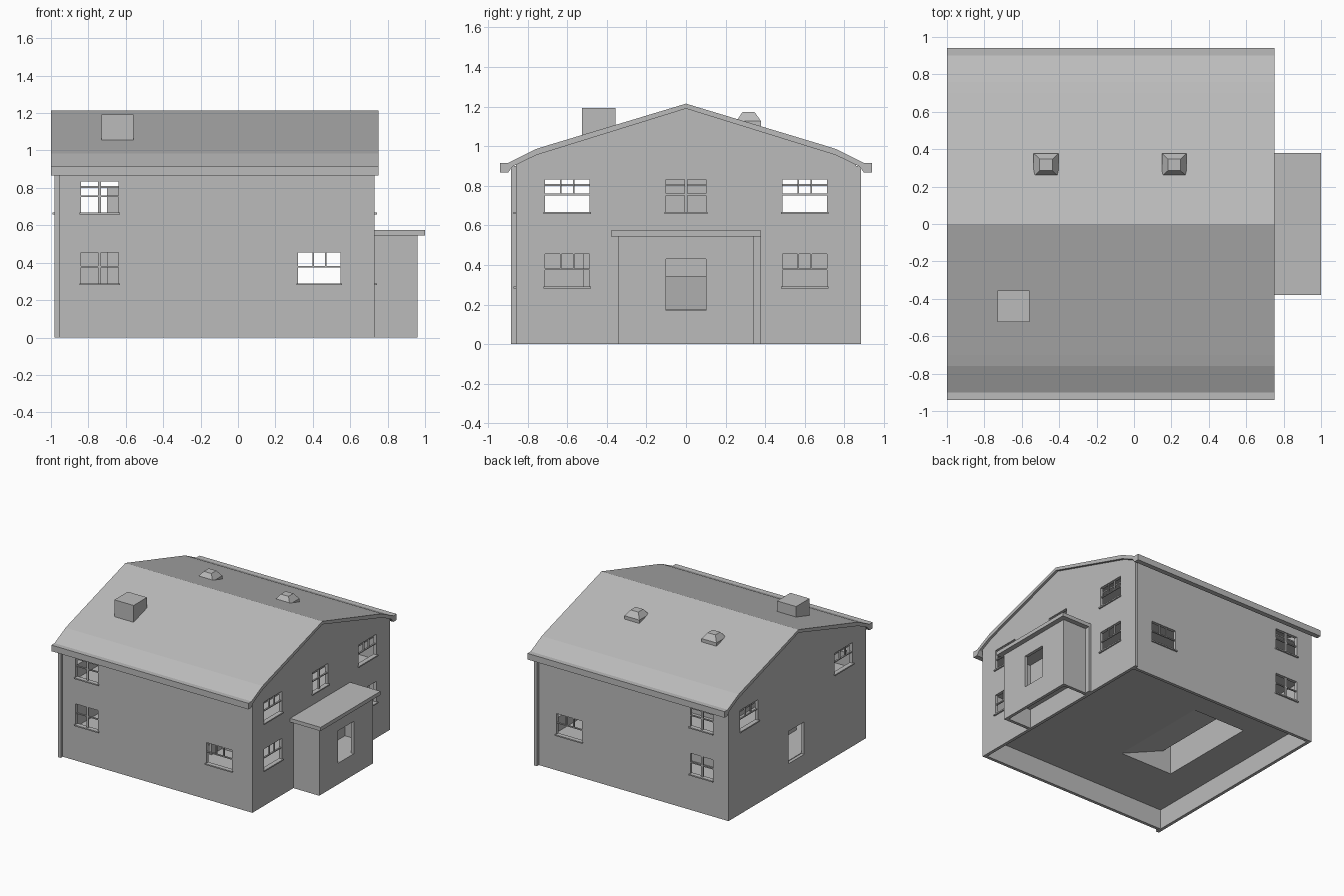
import bpy, bmesh

if "Cube" in bpy.data.objects:
    bpy.data.objects.remove(bpy.data.objects["Cube"])

mat = bpy.data.materials.new("plain_grey")
mat.diffuse_color = (0.5, 0.5, 0.5, 1)
mat.use_nodes = True
mat.node_tree.nodes["Principled BSDF"].inputs["Base Color"].default_value = mat.diffuse_color

XL, XR, YW, T = -0.98, 0.73, 0.86, 0.025   # wall faces and wall thickness


def finish(name, bm):
    bmesh.ops.recalc_face_normals(bm, faces=bm.faces)
    me = bpy.data.meshes.new(name)
    bm.to_mesh(me)
    bm.free()
    me.materials.append(mat)
    ob = bpy.data.objects.new(name, me)
    bpy.context.collection.objects.link(ob)
    return ob


def boxes(name, items):
    """One object made of boxes given as x0, x1, y0, y1, z0, z1."""
    bm = bmesh.new()
    for x0, x1, y0, y1, z0, z1 in items:
        vs = bmesh.ops.create_cube(bm, size=1)["verts"]
        for v in vs:
            v.co = (x1 if v.co.x > 0 else x0,
                    y1 if v.co.y > 0 else y0,
                    z1 if v.co.z > 0 else z0)
    return finish(name, bm)


def prism(name, profile, a, b, axis="x"):
    """Extrude a (y,z) profile along x, or an (x,z) profile along y."""
    bm = bmesh.new()
    put = (lambda p: (a, p[0], p[1])) if axis == "x" else (lambda p: (p[0], a, p[1]))
    face = bm.faces.new([bm.verts.new(put(p)) for p in profile])
    ext = bmesh.ops.extrude_face_region(bm, geom=[face])["geom"]
    step = (b - a, 0, 0) if axis == "x" else (0, b - a, 0)
    bmesh.ops.translate(bm, vec=step,
                        verts=[g for g in ext if isinstance(g, bmesh.types.BMVert)])
    return finish(name, bm)


def cut(ob, cutter):
    m = ob.modifiers.new("cut", "BOOLEAN")
    m.operation = "DIFFERENCE"
    m.solver = "EXACT"
    m.object = cutter
    bpy.context.view_layer.objects.active = ob
    bpy.ops.object.modifier_apply(modifier=m.name)
    bpy.data.objects.remove(cutter)


def mirrored(half):
    """Profile from the ridge outwards, completed on the other side."""
    return half + [(-y, z) for y, z in reversed(half) if y > 0]


def on_wall(wall, u0, u1, d0, d1, z0, z1):
    """Box on a wall: u runs along it, d points outwards."""
    base, sgn = {"front": (-YW, -1), "back": (YW, 1),
                 "left": (XL, -1), "right": (XR, 1)}[wall]
    d0, d1 = sorted((base + sgn * d0, base + sgn * d1))
    if wall in ("front", "back"):
        return (u0, u1, d0, d1, z0, z1)
    return (d0, d1, u0, u1, z0, z1)


# Windows: wall, centre, sill height, three-light style
LOW, UP, H = 0.29, 0.668, 0.165
windows = [("right", 0.0, UP, False)]
for w in ("front", "back"):
    windows += [(w, -0.74, UP, False), (w, -0.74, LOW, False), (w, 0.435, LOW, True)]
for y in (-0.6, 0.6):
    windows += [("right", y, UP, True), ("right", y, LOW, True), ("left", y, UP, True)]

# House walls, hollow and open below
walls = prism("house_walls", mirrored([(0, 1.195), (0.757, 0.96), (YW, 0.905), (YW, 0)]), XL, XR)
cut(walls, prism("cavity", mirrored([(0, 1.17), (0.757, 0.935), (YW - T, 0.89), (YW - T, -0.1)]),
                 XL + T, XR - T))
holes = []
for wall, c, z, triple in windows:
    h = 0.113 if triple else 0.1
    holes.append(on_wall(wall, c - h, c + h, -0.06, 0.06, z, z + H))
for wall in ("left", "right"):
    holes.append(on_wall(wall, -0.1, 0.1, -0.06, 0.06, 0.17, 0.43))
cut(walls, boxes("openings", holes))

# Window bars and sills
for i, (wall, c, z, triple) in enumerate(windows):
    h = 0.113 if triple else 0.1
    mid, top = z + 0.088, z + H
    d = (-0.018, -0.006)
    parts = [on_wall(wall, c - h, c + h, *d, mid - 0.004, mid + 0.004),
             on_wall(wall, c - h - 0.008, c + h + 0.008, -0.018, 0.012, z - 0.01, z)]
    if triple:
        parts += [on_wall(wall, c + s - 0.004, c + s + 0.004, *d, mid, top)
                  for s in (-0.033, 0.033)]
    else:
        parts.append(on_wall(wall, c - 0.008, c + 0.008, *d, z, top))
    boxes("window_%02d" % i, parts)

# Roof shell with eaves
prism("roof", mirrored([(0, 1.215), (0.70, 1.004), (0.76, 0.985), (0.90, 0.915), (0.94, 0.915)])[:5]
      + [(0.94, 0.866), (0.90, 0.866), (0.875, 0.898), (0.757, 0.955), (0, 1.19),
         (-0.757, 0.955), (-0.875, 0.898), (-0.90, 0.866), (-0.94, 0.866),
         (-0.94, 0.915), (-0.90, 0.915), (-0.76, 0.985), (-0.70, 1.004)], -1.0, 0.75)

# Chimney
boxes("chimney", [(-0.73, -0.56, -0.525, -0.355, 1.0, 1.192)])

# Roof lights: low boxes with tapered tops
for n, x in (("left", -0.47), ("right", 0.215)):
    bm = bmesh.new()
    rings = []
    for hx, y0, y1, z in ((0.066, 0.255, 0.378, 1.05), (0.066, 0.255, 0.378, 1.128),
                          (0.034, 0.285, 0.347, 1.172)):
        rings.append([bm.verts.new((x + sx * hx, y, z))
                      for sx, y in ((-1, y0), (1, y0), (1, y1), (-1, y1))])
    for a, b in zip(rings, rings[1:]):
        for k in range(4):
            bm.faces.new((a[k], a[(k + 1) % 4], b[(k + 1) % 4], b[k]))
    bm.faces.new(rings[0])
    bm.faces.new(rings[-1])
    finish("roof_light_" + n, bm)

# Porch with door opening and flat roof
porch = boxes("porch_walls", [(XR, 0.96, -0.34, 0.34, 0, 0.548)])
cut(porch, boxes("porch_cavity", [(XR - 0.1, 0.935, -0.315, 0.315, -0.1, 0.53)]))
cut(porch, boxes("porch_door", [(0.9, 1.0, -0.1, 0.1, 0.17, 0.43)]))
boxes("porch_roof", [(XR, 1.0, -0.38, 0.38, 0.545, 0.575)])
boxes("porch_floor", [(XR, 0.935, -0.315, 0.315, 0.155, 0.17)])

# Downpipes
boxes("downpipe_front", [(XL, XL + 0.025, -YW - 0.025, -YW, 0, 0.9)])
boxes("downpipe_back", [(XR - 0.025, XR, YW, YW + 0.025, 0, 0.9)])
boxes("downpipe_porch", [(XR, XR + 0.02, 0.34, 0.38, 0, 0.548)])

# Inside: ground floor around the stair opening, upper floor and ceiling
xi0, xi1, yi = XL + T, XR - T, YW - T
hx0, hx1, hy0, hy1 = -0.67, -0.2, -0.38, 0.45
boxes("ground_floor", [(xi0, hx0, -yi, yi, 0.16, 0.175), (hx1, xi1, -yi, yi, 0.16, 0.175),
                       (hx0, hx1, -yi, hy0, 0.16, 0.175), (hx0, hx1, hy1, yi, 0.16, 0.175)])
boxes("upper_floor", [(xi0, xi1, -yi, yi, 0.54, 0.56)])
boxes("ceiling", [(xi0, xi1, -yi, yi, 0.80, 0.81)])

# Stair walls, short partitions and the stair ramp
boxes("inner_walls", [(-0.70, hx0, hy0, hy1, 0.175, 0.80),
                      (-0.70, hx1, hy0 - 0.02, hy0, 0.175, 0.80),
                      (-0.70, hx1, hy1, hy1 + 0.02, 0.175, 0.80),
                      (xi0, -0.70, hy1, hy1 + 0.02, 0.175, 0.54),
                      (-0.08, 0.30, -0.39, -0.37, 0.175, 0.54),
                      (0.11, 0.13, -0.52, -0.24, 0.175, 0.54),
                      (-0.08, 0.28, 0.27, 0.29, 0.175, 0.54)])
prism("stair_ramp", [(hx1, 0.175), (-0.60, 0.345), (-0.60, 0.33), (hx1, 0.16)],
      hy0, hy1, axis="y")
